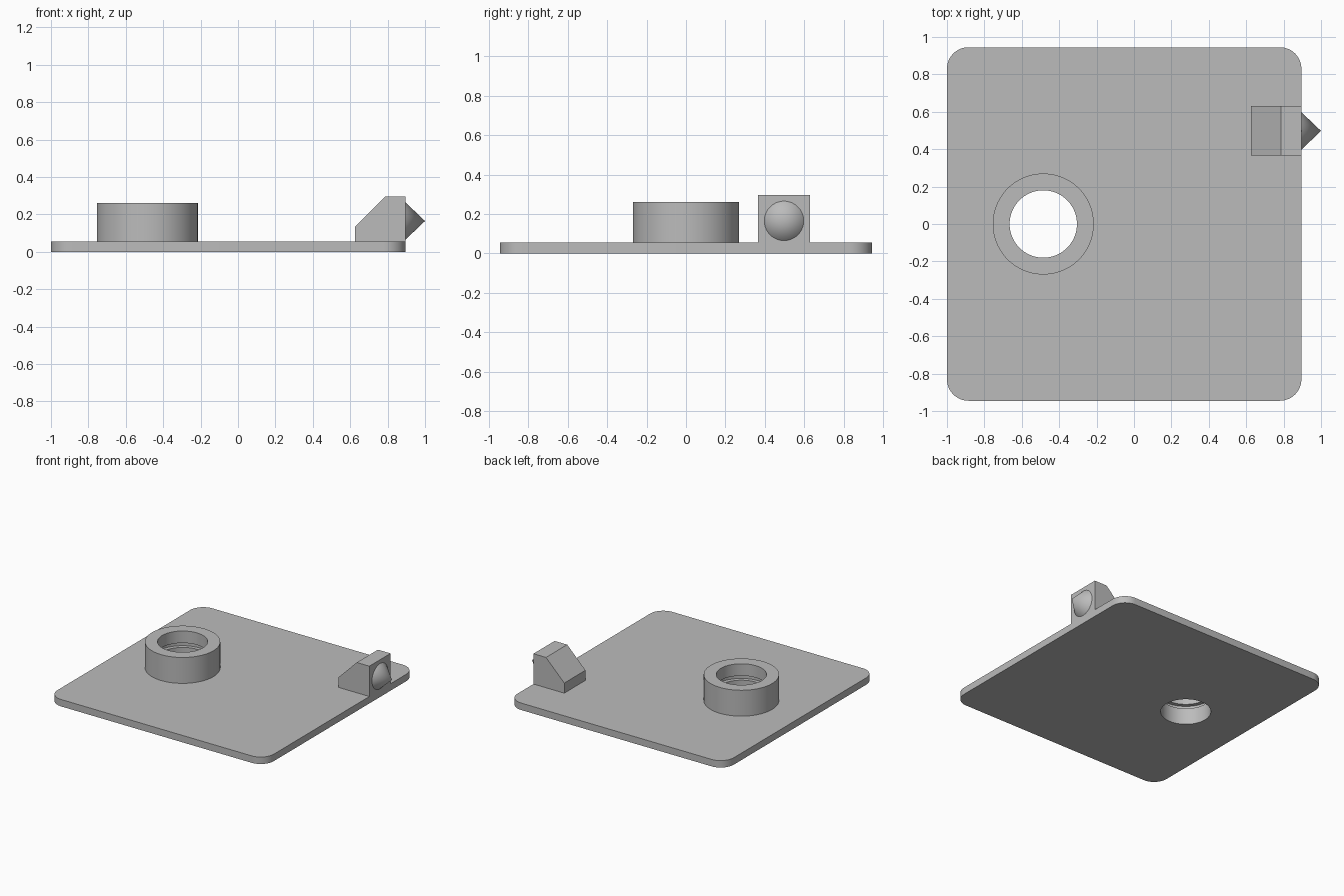
import bpy, bmesh, math

if "Cube" in bpy.data.objects:
    bpy.data.objects.remove(bpy.data.objects["Cube"], do_unlink=True)

# Single plain grey material
grey = bpy.data.materials.new("plain grey")
grey.use_nodes = True
grey.diffuse_color = (0.5, 0.5, 0.5, 1)
grey.node_tree.nodes["Principled BSDF"].inputs["Base Color"].default_value = grey.diffuse_color

PLATE_TOP = 0.055
X_MIN, X_MAX, Y_HALF, CORNER = -1.0, 0.895, 0.945, 0.115
RING_X, BORE, OUTER, RING_TOP = -0.485, 0.18, 0.27, 0.26
SEGMENTS = 96


def finish(name, bm, smooth=True):
    """Turn a bmesh into a shaded, coloured object."""
    bmesh.ops.recalc_face_normals(bm, faces=bm.faces)
    mesh = bpy.data.meshes.new(name)
    bm.to_mesh(mesh)
    bm.free()
    mesh.materials.append(grey)
    obj = bpy.data.objects.new(name, mesh)
    bpy.context.collection.objects.link(obj)
    if smooth:
        bpy.ops.object.select_all(action="DESELECT")
        obj.select_set(True)
        bpy.context.view_layer.objects.active = obj
        bpy.ops.object.shade_smooth_by_angle(angle=math.radians(30))
    return obj


def arc(cx, cy, radius, start, sweep, steps):
    """Points along an arc, angles in degrees."""
    angles = [math.radians(start + sweep * i / steps) for i in range(steps + 1)]
    return [(cx + radius * math.cos(a), cy + radius * math.sin(a)) for a in angles]


def extrude_up(bm, height):
    """Extrude all flat faces upward into a closed solid."""
    geom = bmesh.ops.extrude_face_region(bm, geom=bm.faces[:], use_keep_orig=True)["geom"]
    verts = [g for g in geom if isinstance(g, bmesh.types.BMVert)]
    bmesh.ops.translate(bm, verts=verts, vec=(0, 0, height))


# Base plate: rounded rectangle with a round hole
bm = bmesh.new()
corners = [(X_MAX - CORNER, Y_HALF - CORNER), (X_MIN + CORNER, Y_HALF - CORNER),
           (X_MIN + CORNER, CORNER - Y_HALF), (X_MAX - CORNER, CORNER - Y_HALF)]
outline = [p for i, (cx, cy) in enumerate(corners) for p in arc(cx, cy, CORNER, 90 * i, 90, 12)]
hole = arc(RING_X, 0, BORE, 0, 360, SEGMENTS)[:-1]
edges = []
for loop in (outline, hole):
    verts = [bm.verts.new((x, y, 0)) for x, y in loop]
    edges += [bm.edges.new((verts[i - 1], verts[i])) for i in range(len(verts))]
bmesh.ops.triangle_fill(bm, edges=edges, use_beauty=True, normal=(0, 0, 1))
extrude_up(bm, PLATE_TOP)
finish("base_plate", bm)

# Raised collar: lathed profile with a snap groove inside the bore
bm = bmesh.new()
groove = BORE + 0.03
profile = [(OUTER, PLATE_TOP), (OUTER, RING_TOP), (BORE, RING_TOP), (BORE, 0.165),
           (groove, 0.165), (groove, 0.13), (BORE, 0.13), (BORE, PLATE_TOP)]
verts = [bm.verts.new((RING_X + r, 0, z)) for r, z in profile]
line = [bm.edges.new(pair) for pair in zip(verts, verts[1:])]
bmesh.ops.spin(bm, geom=verts + line, cent=(RING_X, 0, 0), axis=(0, 0, 1),
               angle=math.tau, steps=SEGMENTS, use_merge=True)
bmesh.ops.remove_doubles(bm, verts=bm.verts, dist=0.0001)
finish("collar", bm)

# Block with a sloped inner side, flush with the plate edge
bm = bmesh.new()
side = [(0.625, PLATE_TOP), (X_MAX, PLATE_TOP), (X_MAX, 0.295), (0.785, 0.295), (0.625, 0.135)]
face = bm.faces.new([bm.verts.new((x, 0.365, z)) for x, z in side])
geom = bmesh.ops.extrude_face_region(bm, geom=[face], use_keep_orig=True)["geom"]
bmesh.ops.translate(bm, verts=[g for g in geom if isinstance(g, bmesh.types.BMVert)],
                    vec=(0, 0.265, 0))
finish("pointer_block", bm, smooth=False)

# Cone pointing outward from the block
bm = bmesh.new()
bmesh.ops.create_cone(bm, cap_ends=False, segments=64, radius1=0.1, radius2=0, depth=0.105)
bmesh.ops.remove_doubles(bm, verts=bm.verts, dist=0.0001)
cone = finish("pointer_cone", bm)
cone.rotation_euler = (0, math.pi / 2, 0)
cone.location = (X_MAX + 0.0525, 0.4975, 0.165)
